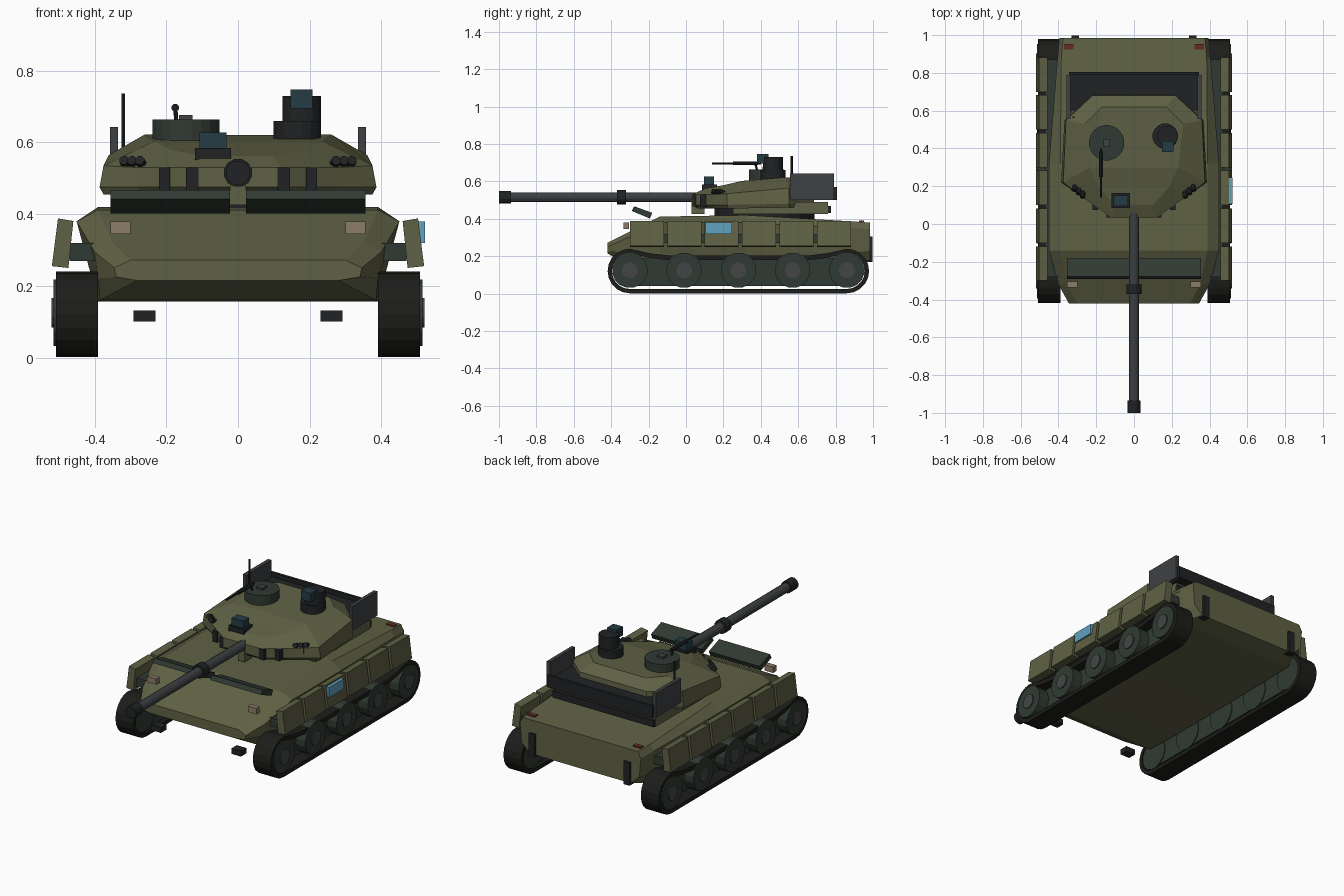
import bpy, bmesh, math
from mathutils import Vector

if "Cube" in bpy.data.objects:
    bpy.data.objects.remove(bpy.data.objects["Cube"])


def material(name, r, g, b):
    m = bpy.data.materials.new(name)
    m.diffuse_color = (r, g, b, 1)
    m.use_nodes = True
    m.node_tree.nodes["Principled BSDF"].inputs["Base Color"].default_value = m.diffuse_color
    return m


OLIVE = material("olive", .115, .12, .058)
BLACK = material("black", .014, .016, .017)
RUBBER = material("rubber", .012, .012, .011)
WHEEL = material("wheel_green", .03, .042, .033)
HUB = material("hub_grey", .055, .062, .06)
STEEL = material("gun_steel", .045, .05, .052)
GREY = material("panel_grey", .05, .052, .056)
GLASS = material("dark_glass", .018, .045, .06)
BLUE = material("blue", .12, .36, .52)
LAMP = material("lamp", .26, .2, .14)
RED = material("red", .13, .025, .02)


def loft(name, rings, mat, closed=False):
    """Skin a list of equal-length point rings; cap the ends unless closed."""
    bm = bmesh.new()
    vs = [[bm.verts.new(p) for p in r] for r in rings]
    n, k = len(rings[0]), len(rings)
    for i in range(k if closed else k - 1):
        a, b = vs[i], vs[(i + 1) % k]
        for j in range(n):
            bm.faces.new((a[j], a[(j + 1) % n], b[(j + 1) % n], b[j]))
    if not closed:
        caps = [bm.faces.new(vs[0]), bm.faces.new(vs[-1])]
        bmesh.ops.triangulate(bm, faces=caps)
    bmesh.ops.recalc_face_normals(bm, faces=bm.faces)
    me = bpy.data.meshes.new(name)
    bm.to_mesh(me)
    bm.free()
    me.materials.append(mat)
    ob = bpy.data.objects.new(name, me)
    bpy.context.collection.objects.link(ob)
    return ob


def box(name, x0, x1, y0, y1, z0, z1, mat):
    return loft(name, [[(x0, y0, z), (x1, y0, z), (x1, y1, z), (x0, y1, z)]
                       for z in (z0, z1)], mat)


def prism_x(name, pts, x0, x1, mat):
    return loft(name, [[(x, y, z) for y, z in pts] for x in (x0, x1)], mat)


def tube(name, a, b, r, mat, n=16):
    a, b = Vector(a), Vector(b)
    q = (b - a).to_track_quat('Z', 'Y')
    ring = [q @ Vector((r * math.cos(t), r * math.sin(t), 0))
            for t in (2 * math.pi * (i + .5) / n for i in range(n))]
    return loft(name, [[a + p for p in ring], [b + p for p in ring]], mat)


def both(half):
    """Complete a half outline (first to last point) with its mirror image."""
    return half + [(-p[0],) + tuple(p[1:]) for p in reversed(half)]


# Hull: cross-sections from nose to rear plate
sections = [
    (-.42, [(.28, .215), (.34, .225), (.345, .25), (.30, .272)]),
    (-.32, [(.385, .16), (.39, .22), (.40, .295), (.35, .322)]),
    (-.14, [(.39, .157), (.41, .23), (.45, .38), (.39, .412)]),
    (.32, [(.39, .157), (.41, .23), (.45, .38), (.39, .42)]),
    (.88, [(.385, .16), (.395, .22), (.405, .35), (.385, .387)]),
    (.985, [(.33, .18), (.385, .23), (.395, .345), (.375, .38)])]
loft("hull", [both([(x, y, z) for x, z in s]) for y, s in sections], OLIVE)

# Track outline: two end arcs joined by a sagging top run
def track_ring(r, sag):
    pts = []
    for cy, start in ((-.30, 90), (.86, 270)):
        pts += [(cy + r * math.cos(math.radians(start + a)),
                 .121 + r * math.sin(math.radians(start + a)))
                for a in range(0, 181, 18)]
    return pts + [(.76, sag + .012), (.66, sag), (-.10, sag), (-.20, sag + .012)]


outer, inner = track_ring(.119, .205), track_ring(.096, .18)

for s, side in ((1, "right"), (-1, "left")):
    loft(f"track_{side}", [[(s * x, y, z) for y, z in ring] for ring, x in
         ((outer, .39), (outer, .507), (inner, .507), (inner, .39))], RUBBER, True)
    box(f"suspension_{side}", s * .40, s * .45, -.28, .84, .04, .19, WHEEL)
    # Road wheels
    for i in range(5):
        y = -.30 + .29 * i
        tube(f"wheel_{side}_{i}", (s * .395, y, .125), (s * .514, y, .125), .095, WHEEL)
        tube(f"hub_{side}_{i}", (s * .50, y, .125), (s * .52, y, .125), .043, HUB, 12)
    # Skirt panels hung on a rail
    box(f"skirt_rail_{side}", s * .40, s * .47, -.28, .87, .27, .32, WHEEL)
    for i in range(6):
        y = -.30 + .2 * i
        loft(f"skirt_panel_{side}_{i}",
             [[(s * x, yy, z) for x, z in
               ((.459, .381), (.502, .388), (.519, .255), (.473, .25))]
              for yy in (y, y + .182)], OLIVE)
    # Lamps, tow points, rear brackets
    box(f"headlight_{side}", s * .30, s * .355, -.335, -.305, .345, .38, LAMP)
    box(f"tail_light_{side}", s * .32, s * .37, .925, .952, .365, .39, RED)
    box(f"front_tow_point_{side}", s * .23, s * .292, -.39, -.34, .10, .132, BLACK)
    box(f"rear_bracket_{side}", s * .29, s * .33, .955, .998, .17, .305, BLACK)
    # Sloped armour blocks on the glacis
    prism_x(f"glacis_block_{side}",
            [(-.29, .442), (-.277, .467), (-.18, .432), (-.193, .402)],
            s * .023, s * .355, WHEEL)
    # Turret side fittings
    box(f"rack_side_{side}", s * .335, s * .357, .555, .79, .50, .643, GREY)
    box(f"mantlet_post_{side}", s * .11, s * .145, .035, .08, .465, .53, BLACK)
    box(f"cheek_post_{side}", s * .19, s * .22, .075, .13, .465, .53, BLACK)
    for i in range(3):
        x, y = .262 + .022 * i, .14 + .018 * i
        tube(f"smoke_launcher_{side}_{i}", (s * x, y + .05, .525),
             (s * (x + .012), y, .55), .014, BLACK, 8)
    box(f"launcher_mount_{side}", s * .26, s * .31, .17, .215, .50, .535, BLACK)

# Side window on one skirt panel
box("side_screen", .495, .521, .105, .245, .32, .38, BLUE)

# Turret shell: lower, waist and roof outlines
turret = [
    [(.12, .06, .455), (.27, .16, .455), (.375, .225, .455), (.36, .55, .46), (.22, .68, .47)],
    [(.12, .035, .475), (.28, .148, .475), (.386, .22, .475), (.368, .55, .48), (.22, .685, .49)],
    [(.12, .035, .53), (.28, .148, .53), (.375, .22, .535), (.36, .55, .565), (.22, .68, .575)],
    [(.10, .10, .562), (.19, .20, .58), (.235, .30, .603), (.26, .53, .622), (.17, .62, .62)]]
loft("turret", [both(r) for r in turret], OLIVE)
box("turret_base", -.33, .33, .25, .76, .425, .49, OLIVE)
tube("turret_ring", (0, .42, .40), (0, .42, .46), .27, BLACK, 20)
box("bustle_rack", -.345, .345, .60, .79, .50, .545, BLACK)
box("rack_rear_wall", -.345, .345, .79, .806, .50, .57, BLACK)
box("rack_lower_bar", -.33, .33, .755, .775, .43, .47, BLACK)
tube("antenna", (-.32, .565, .54), (-.32, .565, .737), .006, BLACK, 6)

# Main gun
G = .515
tube("gun_barrel", (0, .10, G), (0, -.99, G), .027, STEEL, 12)
tube("gun_muzzle", (0, -.935, G), (0, -1.0, G), .035, BLACK, 12)
tube("gun_collar", (0, -.32, G), (0, -.37, G), .04, BLACK, 12)
box("gun_support", -.022, .022, .03, .10, .425, .50, OLIVE)

# Gunner sight
box("gunner_sight_base", -.12, -.02, .085, .165, .55, .585, BLACK)
box("gunner_sight", -.108, -.032, .095, .15, .58, .627, GLASS)

# Hatch and machine gun
tube("hatch", (-.145, .43, .605), (-.145, .43, .664), .094, WHEEL, 20)
box("hatch_handle", -.165, -.127, .41, .45, .66, .676, GREY)
tube("machine_gun_barrel", (-.175, .14, .697), (-.175, .40, .697), .006, BLACK, 8)
tube("machine_gun_body", (-.175, .25, .697), (-.175, .385, .697), .011, BLACK, 8)
tube("machine_gun_post", (-.172, .38, .66), (-.175, .37, .697), .006, BLACK, 6)

# Commander sight
tube("commander_hatch", (.165, .465, .61), (.165, .465, .66), .068, BLACK, 16)
tube("commander_sight_body", (.178, .465, .65), (.178, .465, .73), .055, BLACK, 16)
box("commander_sight_head", .147, .208, .38, .44, .695, .747, GLASS)
